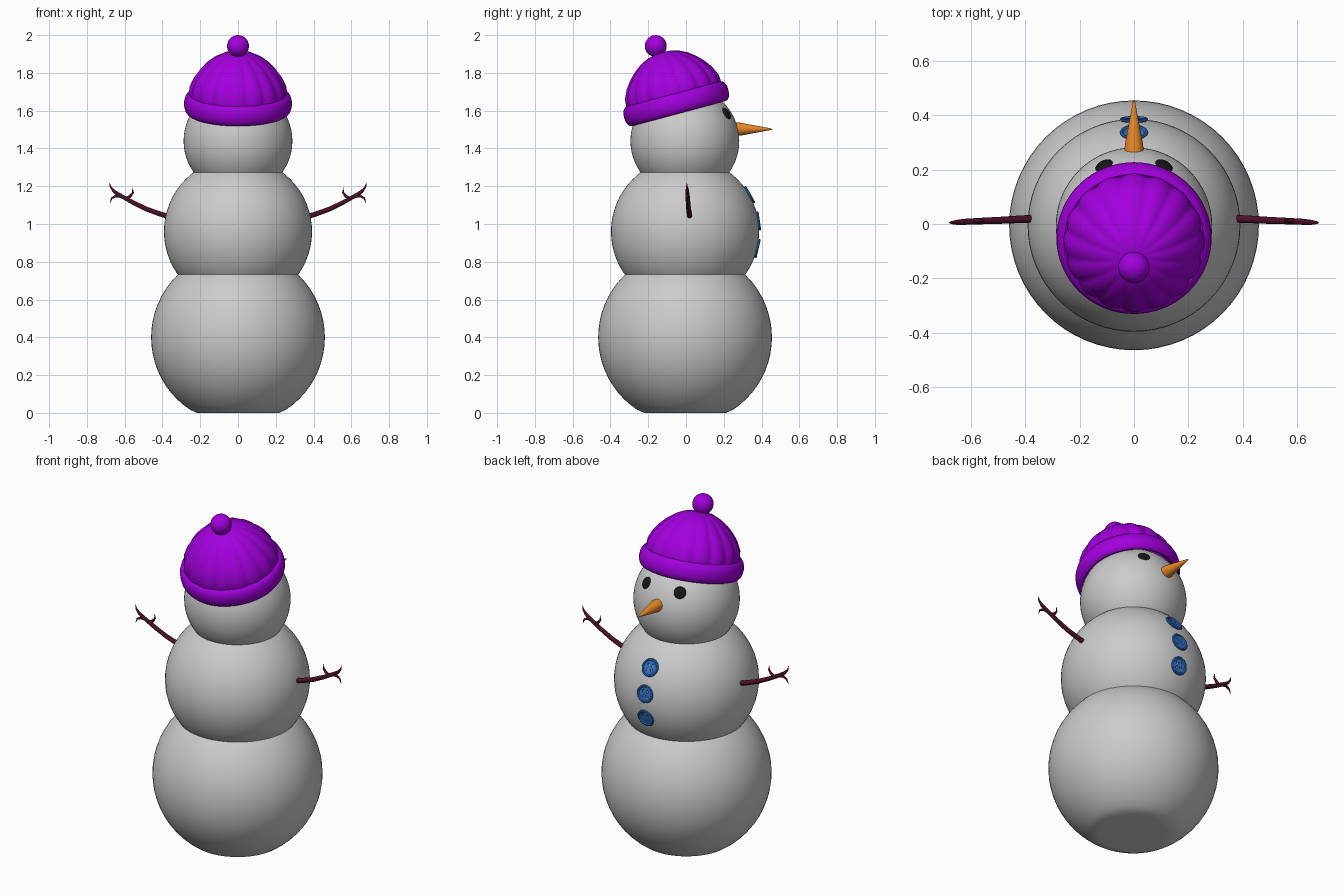
import bpy, bmesh
from math import sin, cos, pi, radians
from mathutils import Vector

if "Cube" in bpy.data.objects:
    bpy.data.objects.remove(bpy.data.objects["Cube"])


def material(name, rgb):
    m = bpy.data.materials.new(name)
    m.diffuse_color = (*rgb, 1)
    m.use_nodes = True
    m.node_tree.nodes["Principled BSDF"].inputs["Base Color"].default_value = m.diffuse_color
    return m


PURPLE = material("purple_wool", (0.36, 0.0, 0.72))
ORANGE = material("carrot", (0.8, 0.25, 0.02))
BLACK = material("coal", (0.008, 0.008, 0.008))
BLUE = material("blue_button", (0.03, 0.17, 0.6))
BARK = material("bark", (0.07, 0.005, 0.02))


def add(name, bm, mat=None, loc=(0, 0, 0), angle=40):
    bmesh.ops.recalc_face_normals(bm, faces=bm.faces)
    me = bpy.data.meshes.new(name)
    bm.to_mesh(me)
    bm.free()
    if mat:
        me.materials.append(mat)
    ob = bpy.data.objects.new(name, me)
    bpy.context.collection.objects.link(ob)
    ob.location = loc
    bpy.ops.object.select_all(action='DESELECT')
    ob.select_set(True)
    bpy.context.view_layer.objects.active = ob
    bpy.ops.object.shade_smooth_by_angle(angle=radians(angle))
    return ob


def ball(name, r, loc, mat=None, floor=None, segs=64):
    bm = bmesh.new()
    bmesh.ops.create_uvsphere(bm, u_segments=segs, v_segments=segs // 2, radius=r)
    if floor is not None:
        for v in bm.verts:
            v.co.z = max(v.co.z, floor)
    return add(name, bm, mat, loc)


def lathe(profile, n=64, closed=False, scale=lambda a, i: 1.0):
    """Revolve (radius, height) points around z."""
    bm = bmesh.new()
    rings = []
    for i, (r, z) in enumerate(profile):
        if r == 0:
            rings.append([bm.verts.new((0, 0, z))] * n)
            continue
        ring = []
        for k in range(n):
            a = 2 * pi * k / n
            s = r * scale(a, i)
            ring.append(bm.verts.new((s * cos(a), s * sin(a), z)))
        rings.append(ring)
    pairs = list(zip(rings, rings[1:])) + ([(rings[-1], rings[0])] if closed else [])
    for lo, hi in pairs:
        for k in range(n):
            j = (k + 1) % n
            bm.faces.new(list(dict.fromkeys((lo[k], lo[j], hi[j], hi[k]))))
    return bm


# Snow body
ball("base_snowball", 0.46, (0, -0.005, 0.40), floor=-0.40)
ball("middle_snowball", 0.392, (0, -0.005, 0.96))
ball("head", 0.288, (0, -0.006, 1.44))

# Hat: ribbed crown, rolled brim, pompom
HAT = Vector((0, -0.05, 1.63))
TILT = radians(15)
crown_profile = [(0.25, 0.02), (0.254, 0.06), (0.25, 0.10), (0.228, 0.148), (0.20, 0.187),
                 (0.165, 0.224), (0.125, 0.255), (0.085, 0.275), (0.04, 0.287), (0, 0.29)]
RIBS = 16
crown = add("hat_crown", lathe(crown_profile, RIBS * 8,
            scale=lambda a, i: 0.98 + 0.045 * abs(cos(RIBS * a / 2))), PURPLE, HAT)
crown.rotation_euler.x = TILT
brim_profile = [(0.258 + 0.028 * cos(t), 0.007 + 0.054 * sin(t))
                for t in [2 * pi * k / 16 for k in range(16)]]
brim = add("hat_brim", lathe(brim_profile, 64, closed=True), PURPLE, HAT)
brim.rotation_euler.x = TILT
ball("hat_pompom", 0.058, (0, -0.16, 1.942), PURPLE, segs=32)

# Eyes: flattened coals lying on the head
for s in (-1, 1):
    n = Vector((s * 0.113, 0.226, 0.148))
    eye = ball("eye", 0.034, Vector((0, -0.006, 1.44)) + n.normalized() * 0.285, BLACK, segs=24)
    eye.scale.z = 0.4
    eye.rotation_euler = n.to_track_quat('Z', 'Y').to_euler()

# Carrot nose
nose = add("nose", lathe([(0, -0.03), (0.035, -0.03), (0.034, 0.02), (0.017, 0.11), (0.004, 0.18), (0, 0.188)], 32),
           ORANGE, (0, 0.27, 1.502))
nose.rotation_euler.x = radians(-90)

# Buttons with a raised rim and four holes
button_profile = [(0, -0.007), (0.045, -0.007), (0.051, -0.001), (0.051, 0.004), (0.048, 0.007),
                  (0.042, 0.007), (0.038, 0.002), (0, 0.002)]
cut = bmesh.new()
for k in range(4):
    a = pi / 4 + k * pi / 2
    made = bmesh.ops.create_cone(cut, cap_ends=True, segments=12, radius1=0.006, radius2=0.006, depth=0.05)
    bmesh.ops.translate(cut, verts=made["verts"], vec=(0.018 * cos(a), 0.018 * sin(a), 0))
cutter = add("button_hole_cutter", cut)
cutter.hide_render = True
cutter.hide_set(True)
centre = Vector((0, -0.005, 0.96))
for y, z in ((0.334, 1.153), (0.383, 1.016), (0.379, 0.870)):
    n = Vector((0, y, z)) - centre
    button = add("button", lathe(button_profile, 32), BLUE, centre + n.normalized() * 0.393)
    button.rotation_euler = n.to_track_quat('Z', 'Y').to_euler()
    cutter_mod = button.modifiers.new("holes", 'BOOLEAN')
    cutter_mod.operation = 'DIFFERENCE'
    cutter_mod.object = cutter
    # each button carries its own copy of the cutter
    own = cutter.copy()
    bpy.context.collection.objects.link(own)
    own.location, own.rotation_euler = button.location, button.rotation_euler
    own.hide_render = True
    own.hide_set(True)
    cutter_mod.object = own
bpy.data.objects.remove(cutter)

# Twig arms: (x, y, z, radius) paths, mirrored
twigs = [
    [(0.35, 0.02, 1.035, 0.014), (0.41, 0.018, 1.052, 0.014), (0.484, 0.014, 1.079, 0.013),
     (0.56, 0.011, 1.116, 0.012), (0.625, 0.008, 1.152, 0.011), (0.655, 0.006, 1.172, 0.009),
     (0.674, 0.005, 1.195, 0.005), (0.68, 0.004, 1.218, 0.001)],
    [(0.61, 0.008, 1.146, 0.010), (0.645, 0.006, 1.149, 0.008), (0.668, 0.005, 1.137, 0.005),
     (0.678, 0.004, 1.112, 0.001)],
    [(0.595, 0.01, 1.133, 0.009), (0.570, 0.012, 1.148, 0.008), (0.556, 0.012, 1.167, 0.005),
     (0.558, 0.012, 1.192, 0.001)],
]
for side, s in (("left", -1), ("right", 1)):
    cu = bpy.data.curves.new(side + "_arm", 'CURVE')
    cu.dimensions = '3D'
    cu.bevel_depth = 1.0
    cu.bevel_resolution = 3
    cu.use_fill_caps = True
    cu.materials.append(BARK)
    for path in twigs:
        sp = cu.splines.new('POLY')
        sp.points.add(len(path) - 1)
        for p, (x, y, z, r) in zip(sp.points, path):
            p.co = (s * x, y, z, 1)
            p.radius = r
        sp.use_smooth = True
    bpy.context.collection.objects.link(bpy.data.objects.new(side + "_arm", cu))
